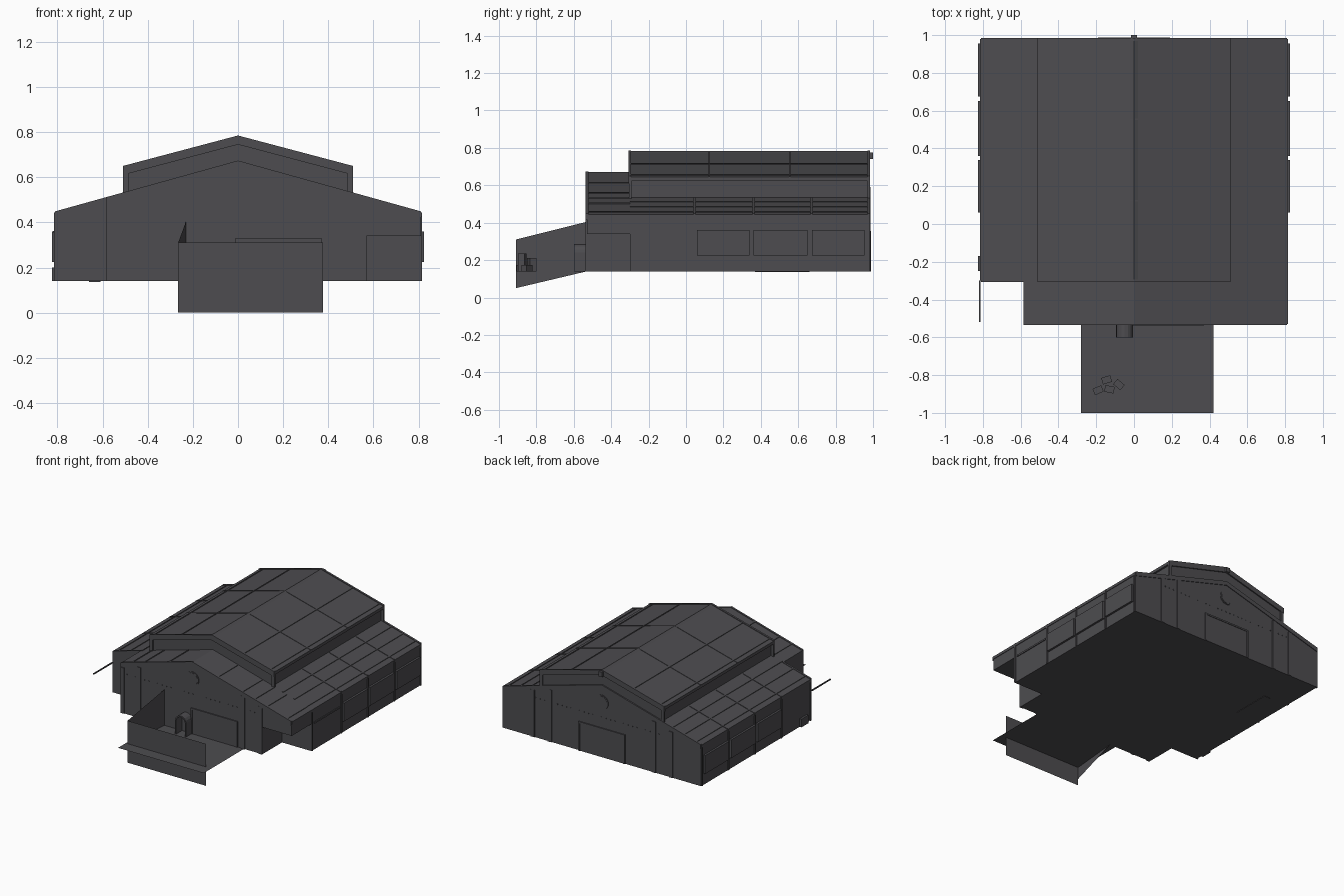
import bpy, bmesh, math
from mathutils import Matrix

cube = bpy.data.objects.get("Cube")
if cube:
    bpy.data.objects.remove(cube, do_unlink=True)

mat = bpy.data.materials.new("dark_grey_metal")
mat.use_nodes = True
COLOR = (0.075, 0.073, 0.08, 1)
mat.diffuse_color = COLOR
mat.node_tree.nodes["Principled BSDF"].inputs["Base Color"].default_value = COLOR

FLOOR, FRONT, STEP, BACK = 0.14, -0.53, -0.30, 0.98
HALF, EAVE, RIDGE = 0.81, 0.445, 0.67
TOP_HALF, TOP_EAVE, TOP_RIDGE = 0.51, 0.645, 0.78


def finish(name, bm):
    bmesh.ops.recalc_face_normals(bm, faces=bm.faces)
    mesh = bpy.data.meshes.new(name)
    bm.to_mesh(mesh)
    bm.free()
    mesh.materials.append(mat)
    obj = bpy.data.objects.new(name, mesh)
    bpy.context.collection.objects.link(obj)
    return obj


def add_prism(bm, pts, y0, y1):
    """Extrude an (x, z) outline along y."""
    face = bm.faces.new([bm.verts.new((x, y0, z)) for x, z in pts])
    new = bmesh.ops.extrude_face_region(bm, geom=[face])["geom"]
    verts = [g for g in new if isinstance(g, bmesh.types.BMVert)]
    bmesh.ops.translate(bm, verts=verts, vec=(0, y1 - y0, 0))


def prism(name, pts, y0, y1):
    bm = bmesh.new()
    add_prism(bm, pts, y0, y1)
    return finish(name, bm)


def add_box(bm, x0, x1, y0, y1, z0, z1):
    add_prism(bm, [(x0, z0), (x1, z0), (x1, z1), (x0, z1)], y0, y1)


def boxes(name, items):
    bm = bmesh.new()
    for item in items:
        add_box(bm, *item)
    return finish(name, bm)


def sheet(name, corners):
    bm = bmesh.new()
    bm.faces.new([bm.verts.new(c) for c in corners])
    return finish(name, bm)


def main_z(x):
    return RIDGE - (RIDGE - EAVE) * abs(x) / HALF


def top_z(x):
    return TOP_RIDGE - (TOP_RIDGE - TOP_EAVE) * abs(x) / TOP_HALF


def roof_strips(name, height, items, low=0.0, high=0.006):
    """Strips that follow a roof slope; items are (x0, x1, y0, y1)."""
    bm = bmesh.new()
    for x0, x1, y0, y1 in items:
        add_prism(bm, [(x0, height(x0) + low), (x1, height(x1) + low),
                       (x1, height(x1) + high), (x0, height(x0) + high)], y0, y1)
    return finish(name, bm)


def both(items):
    return items + [(-b, -a, *rest) for a, b, *rest in items]


# Hall with a cut-away front left corner and a covered porch on the other side
prism("main_hall", [(-HALF, FLOOR), (HALF, FLOOR), (HALF, EAVE), (0, RIDGE), (-HALF, EAVE)],
      STEP, BACK)
NOTCH, PORCH, LINTEL = -0.585, 0.57, 0.34
prism("front_hall", [(NOTCH, FLOOR), (PORCH, FLOOR), (PORCH, LINTEL), (HALF, LINTEL),
                     (HALF, EAVE), (0, RIDGE), (NOTCH, main_z(NOTCH))], FRONT, STEP)

# Raised centre roof with side walls and overhanging roof sheet
prism("raised_centre", [(-0.49, 0.5), (0.49, 0.5), (0.49, TOP_EAVE), (0, TOP_RIDGE - 0.01),
                        (-0.49, TOP_EAVE)], STEP + 0.008, BACK - 0.005)
roof_strips("raised_roof", top_z, both([(0, TOP_HALF, STEP, BACK)]), -0.022, 0)
roof_strips("raised_gable_trim", top_z,
            both([(0, TOP_HALF, y, y + 0.014) for y in (STEP - 0.007, BACK - 0.01)]), -0.035, 0.005)
boxes("raised_gable_ends", both([(0.485, TOP_HALF, y, y + 0.012, 0.53, TOP_EAVE)
                                 for y in (STEP - 0.004, BACK - 0.009)]))
prism("ridge_cap", [(-0.02, top_z(0.02)), (0.02, top_z(0.02)), (0, TOP_RIDGE + 0.004)], STEP, BACK)
boxes("ridge_end_bracket", [(-0.015, 0.015, BACK, 1.0, 0.74, 0.775)])

# Roof ribs, along and across the slopes
roof_strips("raised_roof_long_ribs", top_z,
            both([(x, x + 0.01, STEP, BACK) for x in (0.25, 0.47)]), 0, 0.004)
roof_strips("raised_roof_cross_ribs", top_z,
            both([(0, TOP_HALF, y, y + 0.008) for y in (0.12, 0.55)]), 0, 0.003)
roof_strips("main_roof_long_ribs", main_z,
            both([(x, x + 0.008, STEP, BACK) for x in (0.57, 0.665, 0.765)]), 0, 0.004)
roof_strips("main_roof_cross_ribs", main_z,
            both([(0.5, HALF, y, y + 0.01) for y in (0.04, 0.355, 0.665)]), 0, 0.004)
roof_strips("front_roof_ribs", main_z,
            [(x, x + 0.01, FRONT, STEP) for x in (-0.5, -0.4, -0.2, 0.2, 0.4, 0.5, 0.6, 0.765)], 0, 0.004)

# Gable edge trim and eave beams
roof_strips("front_gable_trim", main_z,
            [(NOTCH, 0, FRONT - 0.006, FRONT + 0.008), (0, HALF, FRONT - 0.006, FRONT + 0.008)],
            -0.028, 0.004)
roof_strips("back_gable_trim", main_z, both([(0, HALF, BACK - 0.01, BACK + 0.005)]), -0.028, 0.004)
roof_strips("notch_gable_trim", main_z, [(-HALF, NOTCH, STEP - 0.006, STEP + 0.008)], -0.028, 0.004)
boxes("eave_beams", [(HALF - 0.01, HALF + 0.004, FRONT, BACK, 0.425, EAVE),
                     (-HALF - 0.004, -HALF + 0.01, STEP, BACK, 0.425, EAVE)])

# Wall posts
posts = []
for x in (NOTCH, -0.45, 0.40, PORCH - 0.03):
    posts.append((x, x + 0.03, FRONT - 0.006, FRONT, FLOOR, main_z(x) - 0.03))
for x in (-0.58, -0.44, 0.41, 0.55):
    posts.append((x, x + 0.03, BACK, BACK + 0.006, FLOOR, main_z(x) - 0.03))
for y in (STEP, 0.04, 0.35, 0.66, BACK - 0.015):
    posts += both([(HALF, HALF + 0.006, y, y + 0.012, FLOOR, EAVE)])
boxes("wall_posts", posts)

# Rows of rivets on the gable walls
boxes("gable_rivets", [(-0.54 + i * 0.036, -0.534 + i * 0.036, y, y + 0.003, 0.43, 0.436)
                       for y in (FRONT - 0.003, BACK) for i in range(31)])

# Side shutters, rail and low vent
bays = [(0.06, 0.34), (0.36, 0.65), (0.675, 0.955)]
boxes("side_shutters", both([(HALF, HALF + 0.015, a, b, 0.225, 0.36) for a, b in bays]))
boxes("side_rail", [(HALF, HALF + 0.006, -0.27, 0.03, 0.333, 0.345)])
boxes("low_vent", [(-HALF - 0.015, -HALF, -0.25, -0.17, FLOOR, 0.2)])
boxes("corner_pole", [(-0.82, -0.812, -0.52, STEP, 0.355, 0.363)])

# Round gable windows, each a ring around a disc
for name, y in (("front", FRONT), ("back", BACK)):
    bm = bmesh.new()
    for radius, depth in ((0.053, 0.008), (0.045, 0.012)):
        bmesh.ops.create_cone(bm, cap_ends=True, segments=24, radius1=radius, radius2=radius,
                              depth=depth, matrix=Matrix.Translation((0, y, 0.545))
                              @ Matrix.Rotation(math.pi / 2, 4, "X"))
    finish(name + "_round_window", bm)

# Large doors with frames
for name, x0, x1, y, top in (("front", -0.01, 0.37, FRONT, 0.33), ("back", -0.19, 0.19, BACK, 0.355)):
    boxes(name + "_large_door", [(x0, x1, y - 0.004, y + 0.004, FLOOR, top),
                                 (x0, x0 + 0.012, y - 0.008, y + 0.008, FLOOR, top),
                                 (x1 - 0.012, x1, y - 0.008, y + 0.008, FLOOR, top),
                                 (x0, x1, y - 0.008, y + 0.008, top - 0.012, top)])

# Small arched entrance standing out from the front wall
def arch(half, top):
    pts = [(-0.05 - half, FLOOR)]
    for i in range(9):
        a = math.pi * (1 - i / 8)
        pts.append((-0.05 + half * math.cos(a), top - half + half * math.sin(a)))
    return pts + [(-0.05 + half, FLOOR)]


prism("arched_entrance", arch(0.045, 0.285) + arch(0.036, 0.275)[::-1], -0.6, FRONT)

# Forecourt: flat apron, front screen and slanted side screen
sheet("apron", [(-0.28, -1, FLOOR), (0.42, -1, FLOOR), (0.42, FRONT, FLOOR), (-0.28, FRONT, FLOOR)])
sheet("front_screen", [(-0.265, -0.91, 0), (0.376, -0.91, 0), (0.376, -0.91, 0.31), (-0.265, -0.91, 0.31)])
sheet("side_screen", [(-0.265, -0.91, 0.05), (-0.23, FRONT, 0.14), (-0.23, FRONT, 0.405), (-0.265, -0.91, 0.31)])

# Loose crates behind the front screen
for i, (x, y, turn, h) in enumerate([(-0.19, -0.88, 0.4, 0.035), (-0.145, -0.825, 0.3, 0.07),
                                     (-0.13, -0.875, -0.2, 0.095), (-0.08, -0.85, -0.7, 0.035)]):
    crate = boxes("crate_%d" % (i + 1), [(-0.025, 0.025, -0.018, 0.018, 0, h)])
    crate.location = (x, y, FLOOR)
    crate.rotation_euler.z = turn

# Drain plate under the floor
boxes("floor_drain", [(-0.66, -0.61, 0.37, 0.66, FLOOR - 0.003, FLOOR)])
